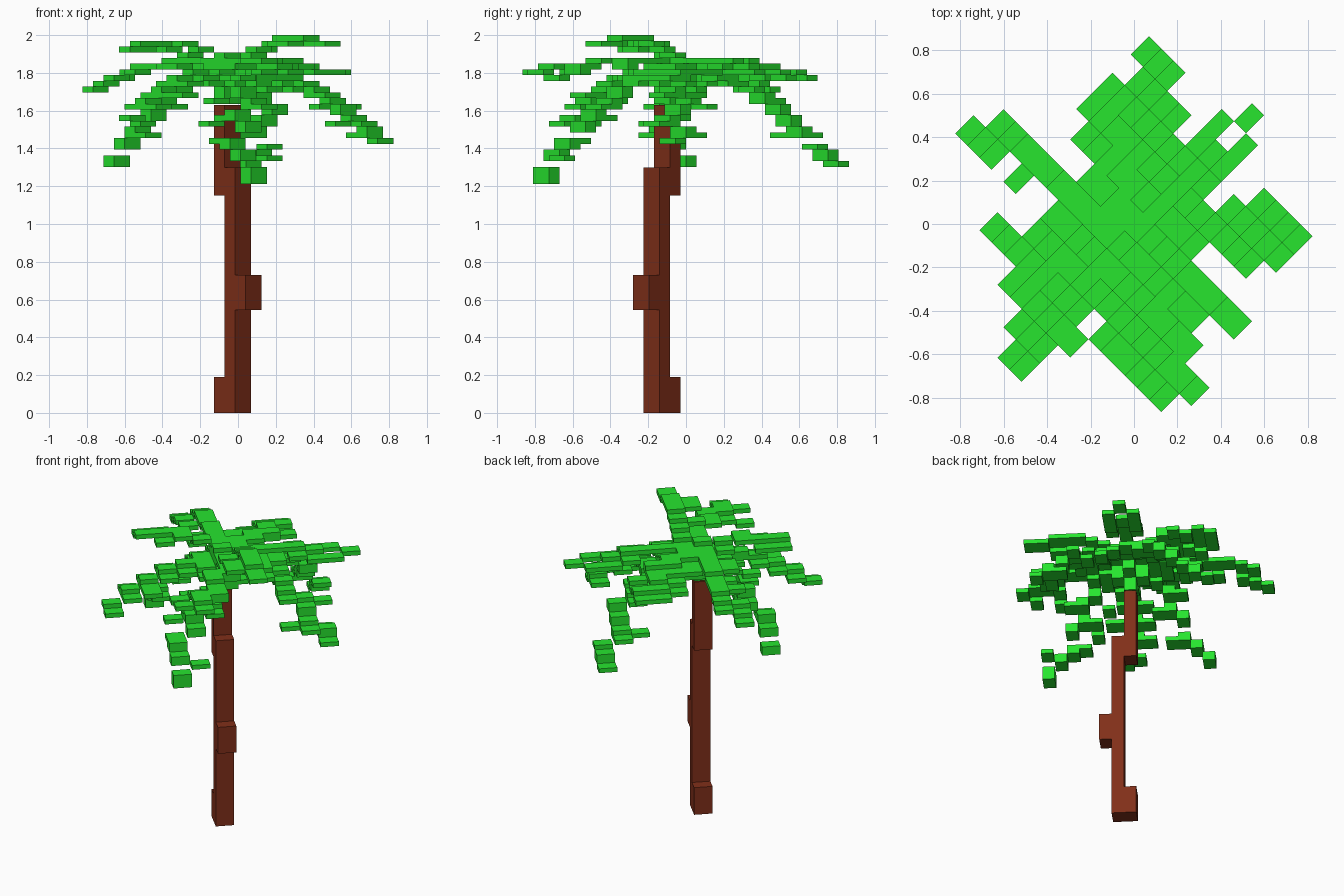
import bpy, bmesh, math
from mathutils import Matrix, Vector

old = bpy.data.objects.get("Cube")
if old:
    bpy.data.objects.remove(old)

# Block size along the two diagonal ground axes and upwards
DU, DV, DZ = 0.1184, 0.0789, 2 / 66


def material(name, color):
    mat = bpy.data.materials.new(name)
    mat.use_nodes = True
    mat.diffuse_color = color
    mat.node_tree.nodes["Principled BSDF"].inputs["Base Color"].default_value = color
    return mat


leaf_green = material("leaf green", (0.02, 0.78, 0.028, 1))
bark_brown = material("bark brown", (0.22, 0.029, 0.01, 1))


def add_block(bm, i, j, bottom, top):
    """One block in grid cell (i, j) between two heights."""
    place = Matrix.Translation((i * DU, j * DV, (bottom + top) / 2))
    size = Matrix.Diagonal((DU, DV, top - bottom, 1))
    bmesh.ops.create_cube(bm, size=1, matrix=place @ size)


def finish(bm, name, mat):
    mesh = bpy.data.meshes.new(name)
    bm.to_mesh(mesh)
    bm.free()
    mesh.materials.append(mat)
    obj = bpy.data.objects.new(name, mesh)
    obj.rotation_euler.z = math.radians(45)
    obj.location = (0.027, -0.015, 0)
    bpy.context.collection.objects.link(obj)


def block_part(name, row, bottom, top):
    bm = bmesh.new()
    add_block(bm, -1, row, bottom, top)
    finish(bm, name, bark_brown)


# Trunk: offset column pieces with a foot and a knot
block_part("trunk_lower", -1, 0, 1.30)
block_part("trunk_foot", 0, 0, 0.19)
block_part("trunk_knot", -2, 0.545, 0.73)
block_part("trunk_upper", 0, 1.15, 1.63)

used = set()


def add_leaf(bm, i, j, level, thick=1):
    if (i, j, level) not in used:
        used.add((i, j, level))
        add_block(bm, i, j, (level + 1 - thick) * DZ, (level + 1) * DZ)


def trace(points):
    """Step cell by cell along a rib given by its corner points."""
    cells = [points[0]]
    for start, end in zip(points, points[1:]):
        a, b = Vector(start), Vector(end)
        steps = int(abs(b.x - a.x) + abs(b.y - a.y))
        for n in range(1, steps + 1):
            p = a.lerp(b, n / steps)
            cells.append((math.floor(p.x + 0.501), math.floor(p.y + 0.499),
                          math.floor(p.z + 0.5)))
    return cells


def frond(name, rib, leaflets, tip=1):
    """A stepped rib from the crown outwards, with leaflets just below it."""
    bm = bmesh.new()
    cells = trace(rib)
    for n, (i, j, level) in enumerate(cells):
        last = n == len(cells) - 1
        drop = tip if last else level - cells[n + 1][2]
        add_leaf(bm, i, j, level, tip if last else max(1, min(2, drop)))
    for i, j, *level in leaflets:
        near = min(cells, key=lambda c: abs(c[0] - i) * 1.5 + abs(c[1] - j))
        add_leaf(bm, i, j, level[0] if level else near[2] - 1)
    finish(bm, name, leaf_green)


# Crown: layered blocks, deepest where they sit on the trunk top
crown = bmesh.new()
for i in range(-3, 3):
    for j in range(-3, 4):
        spread = abs(i + 1) + abs(j)
        reach = abs(i + 0.5) + abs(j) * 0.7
        if reach < 3:
            level = 60 - int(reach * 0.8)
            add_leaf(crown, i, j, level, max(1, level - 53 - 3 * spread))
finish(crown, "crown", leaf_green)

# Raised and level fronds
frond("frond_back_right",
      [(-1, 1, 61), (-1, 4, 61), (-1, 7, 60), (-1, 9, 59), (-1, 10, 58)],
      [(-2, 10), (-2, 9), (-2, 7), (0, 4), (0, 3), (-2, 4), (-2, 3)])
frond("frond_back_right_tip", [(-2, 11, 56)], [])
frond("frond_right_raised",
      [(-1, 0, 61), (-2, 1, 63), (-3, 1, 64), (-3, 2, 64), (-5, 2, 64), (-5, 3, 63)],
      [(-4, 3), (-4, 1), (-2, 2)])
frond("frond_front_left_raised",
      [(0, 0, 61), (0, -1, 62), (0, -3, 64), (0, -4, 65), (0, -6, 65), (0, -7, 64), (0, -8, 64)],
      [(-1, -6), (-1, -5), (-1, -3)])
frond("frond_back_left",
      [(0, 0, 61), (3, 0, 61), (4, 0, 60)],
      [(4, 1), (4, -1), (3, 1), (3, -1), (1, 1)])
frond("frond_back_left_tip", [(6, 0, 59)], [(5, 1, 59), (5, -1, 59)])
frond("frond_back_level",
      [(0, 1, 61), (1, 3, 61), (2, 4, 60), (2, 6, 59), (3, 6, 59), (3, 7, 58)],
      [(2, 7), (1, 6), (1, 5), (3, 5), (3, 4), (2, 3), (1, 4)])
frond("frond_front_level",
      [(-1, -1, 61), (-1, -3, 61), (-2, -4, 61), (-2, -6, 60), (-3, -7, 60), (-3, -8, 60),
       (-4, -8, 59)],
      [(-3, -9), (-2, -7), (-3, -6), (-4, -6), (-1, -4)])

# Drooping fronds
frond("frond_left_drooping",
      [(0, -1, 60), (1, -3, 58), (2, -3, 57), (2, -4, 56), (3, -4, 54), (3, -5, 53),
       (3, -6, 51), (4, -6, 49), (4, -7, 47)],
      [(4, -5), (4, -4), (3, -7), (2, -5), (2, -6), (3, -3), (2, -2), (2, -1, 57), (1, -2)])
frond("frond_back_drooping",
      [(0, 0, 60), (2, 2, 57), (3, 2, 56), (3, 3, 55), (4, 3, 53), (4, 5, 49), (5, 5, 46),
       (5, 6, 45), (5, 7, 43)],
      [(4, 6), (3, 4), (2, 3), (3, 5), (2, 1, 57)])
frond("frond_right_drooping",
      [(-1, 1, 60), (-2, 2, 58), (-2, 3, 56), (-3, 3, 54), (-3, 4, 52), (-4, 4, 49),
       (-4, 5, 47), (-4, 6, 44)],
      [(-2, 4), (-4, 3), (-3, 2)], tip=2)
frond("frond_front_right",
      [(-1, 0, 60), (-4, 0, 58), (-5, 0, 56), (-6, 0, 54), (-7, 0, 51)],
      [(-6, 1), (-6, -1), (-5, 1), (-5, -1), (-5, -2), (-4, 1), (-4, -1), (-3, -1), (-7, -1)])
frond("frond_front_drooping",
      [(-1, -1, 60), (-1, -2, 58), (-2, -3, 56), (-2, -4, 54), (-3, -4, 52), (-3, -5, 50),
       (-4, -5, 47), (-4, -6, 45), (-4, -7, 42)],
      [(-4, -4, 47), (-4, -3, 50), (-3, -3), (-3, -7, 44), (-2, -5), (-3, -2, 54)], tip=3)
